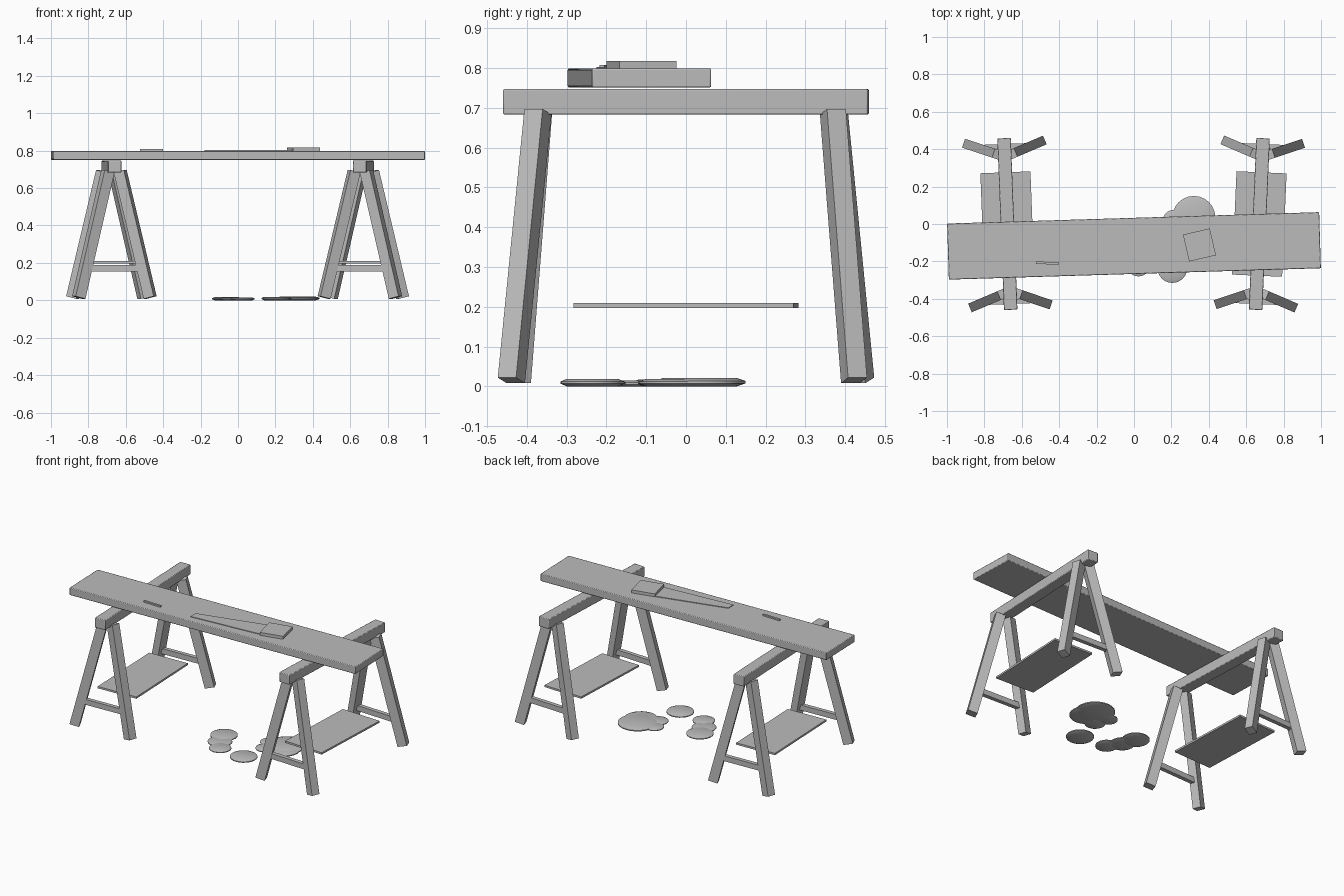
import bpy, bmesh, math
from mathutils import Matrix, Vector

if "Cube" in bpy.data.objects:
    bpy.data.objects.remove(bpy.data.objects["Cube"])

grey = bpy.data.materials.new("grey")
grey.diffuse_color = (0.5, 0.5, 0.5, 1)
grey.use_nodes = True
grey.node_tree.nodes["Principled BSDF"].inputs["Base Color"].default_value = grey.diffuse_color


def finish(name, bm, bevel=0.0):
    bmesh.ops.recalc_face_normals(bm, faces=bm.faces)
    me = bpy.data.meshes.new(name)
    bm.to_mesh(me)
    bm.free()
    ob = bpy.data.objects.new(name, me)
    bpy.context.collection.objects.link(ob)
    me.materials.append(grey)
    if bevel:
        m = ob.modifiers.new("soft_edges", 'BEVEL')
        m.width, m.segments = bevel, 2
    return ob


def box(name, size, matrix, bevel=0.0):
    bm = bmesh.new()
    bmesh.ops.create_cube(bm, size=1, matrix=matrix @ Matrix.Diagonal((*size, 1)))
    return finish(name, bm, bevel)


def place(x, y, z, degrees=0):
    return Matrix.Translation((x, y, z)) @ Matrix.Rotation(math.radians(degrees), 4, 'Z')


# Two trestles, each turned slightly: beam, four splayed legs, end bars, shelf
for side, x, turn in (("left", -0.677, 2.2), ("right", 0.67, -2.5)):
    base = place(x, 0, 0, turn)
    box(side + "_beam", (0.072, 0.918, 0.064), base @ place(0, 0, 0.715), 0.004)
    box(side + "_shelf", (0.268, 0.553, 0.012), base @ place(0, 0, 0.203))
    for sy, end in ((-1, "front"), (1, "back")):
        box(f"{side}_{end}_bar", (0.31, 0.026, 0.034), base @ place(0, sy * 0.415, 0.171))
        for sx in (-1, 1):
            top = Vector((sx * 0.033, sy * 0.371, 0.69))
            foot = Vector((sx * 0.191, sy * 0.431, 0.015))
            axis = (top - foot).normalized()
            across = Vector((0, 0, 1)).cross(axis).normalized()
            m = Matrix((across.cross(axis), across, axis)).transposed().to_4x4()
            m.translation = (top + foot) / 2
            box(f"{side}_{end}_leg", (0.058, 0.05, (top - foot).length), base @ m)

# Plank across both trestles
box("plank", (1.99, 0.30, 0.048), place(0, -0.117, 0.775, 1.75), 0.004)

# Items on the plank: square block, thin wedge sheet, pencil
box("block", (0.147, 0.147, 0.019), place(0.35, -0.112, 0.8085, 13))
box("pencil", (0.122, 0.013, 0.009), place(-0.462, -0.209, 0.8035, -2))
bm = bmesh.new()
outline = [(-0.18, -0.225), (0.29, -0.19), (0.26, -0.06), (-0.18, -0.172)]
face = bm.faces.new([bm.verts.new((px, py, 0.797)) for px, py in outline])
ext = bmesh.ops.extrude_face_region(bm, geom=[face])
for v in ext["geom"]:
    if isinstance(v, bmesh.types.BMVert):
        v.co.z = 0.803
finish("wedge_sheet", bm)

# Flat rounded discs on the floor: x, y, radius, top height
discs = [(0.32, 0.035, 0.115, 0.021), (0.335, -0.02, 0.10, 0.019),
         (0.21, 0.02, 0.055, 0.015), (0.24, -0.06, 0.06, 0.015),
         (-0.06, -0.056, 0.08, 0.017), (-0.03, -0.14, 0.072, 0.015),
         (0.024, -0.215, 0.065, 0.016), (0.205, -0.235, 0.08, 0.019)]
SIDES = 24
for x, y, r, h in discs:
    bm = bmesh.new()
    rings = []
    for k, z in ((0.8, 0.0), (1.0, h * 0.35), (1.0, h * 0.65), (0.8, h)):
        rings.append([bm.verts.new((x + r * k * math.cos(a), y + r * k * math.sin(a), z))
                      for a in (2 * math.pi * i / SIDES for i in range(SIDES))])
    for lo, hi in zip(rings, rings[1:]):
        for i in range(SIDES):
            j = (i + 1) % SIDES
            bm.faces.new((lo[i], lo[j], hi[j], hi[i]))
    bm.faces.new(rings[0])
    bm.faces.new(rings[-1])
    finish("floor_disc", bm)

# Smooth shading that keeps hard edges
for ob in bpy.context.scene.objects:
    ob.select_set(True)
    bpy.context.view_layer.objects.active = ob
bpy.ops.object.shade_smooth_by_angle(angle=math.radians(35))
